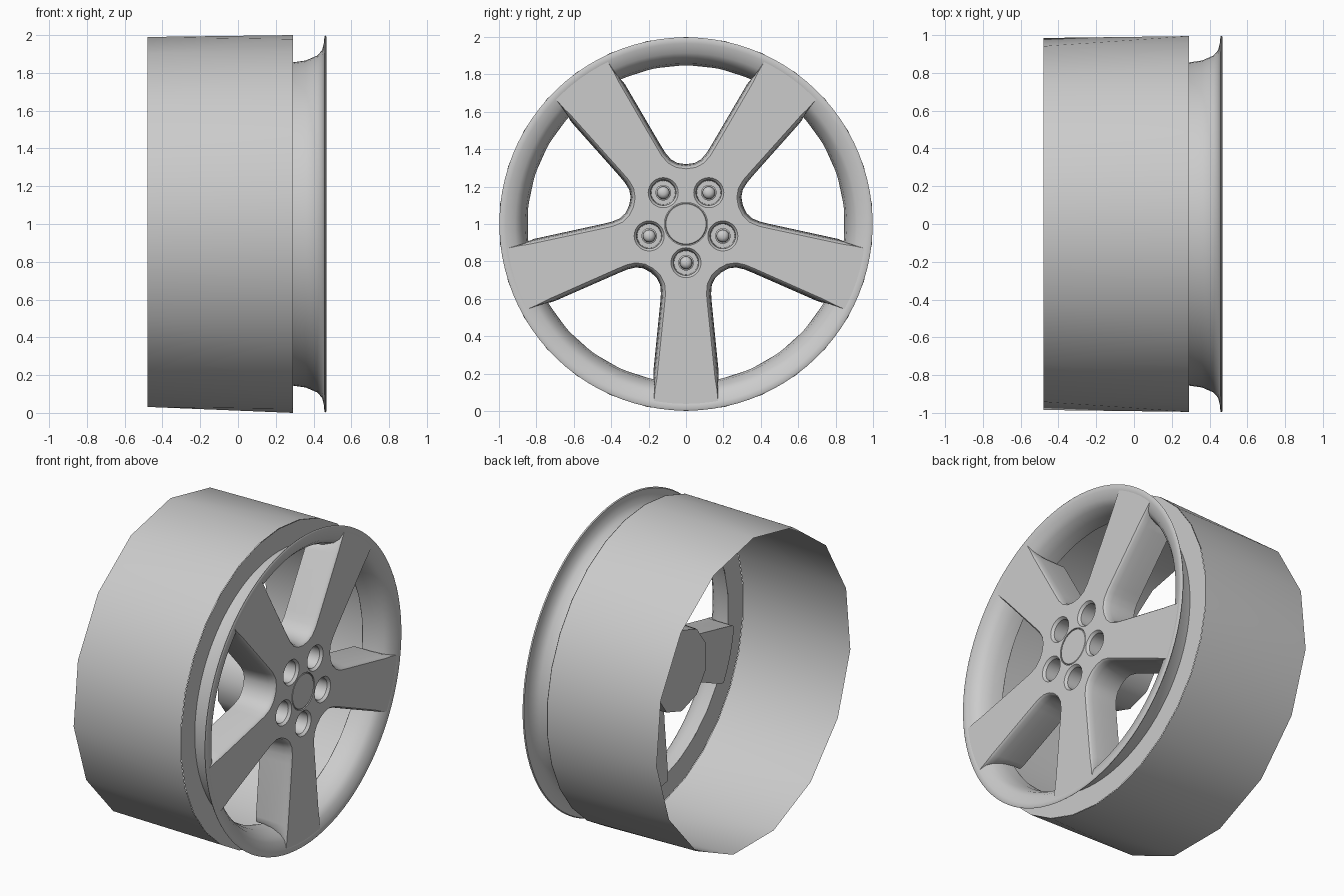
import bpy, bmesh
from math import sin, cos, pi, radians, hypot, atan2

cube = bpy.data.objects.get("Cube")
if cube:
    bpy.data.objects.remove(cube, do_unlink=True)

metal = bpy.data.materials.new("silver_grey")
metal.use_nodes = True
grey = (0.6, 0.6, 0.6, 1)
metal.diffuse_color = grey
metal.node_tree.nodes["Principled BSDF"].inputs["Base Color"].default_value = grey


def polar(x, r, a, centre=(0, 0)):
    """Point at axle position x, radius r and angle a, around a wheel-plane centre."""
    return (x, centre[0] + r * cos(a), 1 + centre[1] + r * sin(a))


def ring(bm, x, r, n, centre=(0, 0)):
    return [bm.verts.new(polar(x, r, pi / 2 + 2 * pi * i / n, centre)) for i in range(n)]


def bridge(bm, a, b):
    n = len(a)
    for i in range(n):
        j = (i + 1) % n
        bm.faces.new((a[i], a[j], b[j], b[i]))


def finish(name, bm, angle=35):
    bmesh.ops.recalc_face_normals(bm, faces=bm.faces)
    mesh = bpy.data.meshes.new(name)
    bm.to_mesh(mesh)
    bm.free()
    mesh.materials.append(metal)
    ob = bpy.data.objects.new(name, mesh)
    bpy.context.collection.objects.link(ob)
    smooth(ob, angle)
    return ob


def smooth(ob, angle=35):
    bpy.ops.object.select_all(action='DESELECT')
    ob.select_set(True)
    bpy.context.view_layer.objects.active = ob
    bpy.ops.object.shade_smooth_by_angle(angle=radians(angle))


def lathe(bm, profile, n, centre=(0, 0), caps=True):
    """Revolve (x, r) pairs about an axis parallel to the axle."""
    rings = [ring(bm, x, r, n, centre) for x, r in profile]
    for a, b in zip(rings, rings[1:]):
        bridge(bm, a, b)
    if caps:
        bm.faces.new(rings[0])
        bm.faces.new(rings[-1])


# Barrel: coarse rear edge fanning into a finer front edge
bm = bmesh.new()
rear = ring(bm, -0.48, 0.99, 15)
front = ring(bm, 0.29, 1.0, 30)
for i in range(15):
    j, f = (i + 1) % 15, [front[(2 * i + k) % 30] for k in range(3)]
    bm.faces.new((rear[i], f[1], f[0]))
    bm.faces.new((rear[i], rear[j], f[1]))
    bm.faces.new((rear[j], f[2], f[1]))
finish("barrel", bm)

# Flat flange closing the front of the barrel
bm = bmesh.new()
bridge(bm, ring(bm, 0.292, 1.0, 30), ring(bm, 0.292, 0.85, 30))
finish("barrel_flange", bm)

# Flared outer lip
bm = bmesh.new()
lathe(bm, [(0.292, 0.856), (0.36, 0.866), (0.42, 0.892), (0.445, 0.92), (0.456, 0.965),
           (0.457, 0.993), (0.464, 0.998), (0.469, 0.99), (0.465, 0.965), (0.45, 0.914),
           (0.42, 0.884), (0.36, 0.858), (0.292, 0.848)], 90, caps=False)
finish("outer_lip", bm, 50)

# Spoke plate: half window outline at the front and at the back
window_front = [(0, .295), (.05, .302), (.095, .325), (.13, .365), (.16, .415),
                (.36, .76), (.385, .81), (.42, .87)]
window_back = [(0, .32), (.045, .326), (.08, .345), (.11, .38), (.135, .42),
               (.325, .745), (.34, .765), (.355, .773)]


def spoke_outline(k):
    """Polar outline of the five-spoke star, k blends front to back."""
    half = [(a + (c - a) * k, b + (d - b) * k)
            for (a, b), (c, d) in zip(window_front, window_back)]
    side = [(hypot(u, v), atan2(u, v)) for u, v in half]
    window = [(r, -t) for r, t in reversed(side)] + side[1:]
    r_out, t_out = side[-1]
    span = 2 * pi / 5 - 2 * t_out
    tip = [(r_out, t_out + span * i / 6) for i in range(1, 6)]
    return [(r, t + pi / 2 + 2 * pi * w / 5) for w in range(5) for r, t in window + tip]


bm = bmesh.new()
loops = [[bm.verts.new(polar(x, r, t)) for r, t in spoke_outline(k)]
         for x, k in [(.464, 0), (.459, .2), (.45, .42), (.42, .68), (.36, .89), (.3, 1), (.25, 1)]]
for a, b in zip(loops, loops[1:]):
    bridge(bm, a, b)
bm.faces.new(loops[0])
bm.faces.new(loops[-1])
spokes = finish("spokes", bm)

# Lug recesses and centre recess cut into the spoke plate
lugs = [(0.207 * cos(a), 0.207 * sin(a)) for a in (-pi / 2 + 2 * pi * i / 5 for i in range(5))]
bm = bmesh.new()
for c in lugs:
    lathe(bm, [(0.31, 0.064), (0.448, 0.068), (0.466, 0.082), (0.5, 0.082)], 28, c)
lathe(bm, [(0.45, 0.115), (0.5, 0.115)], 40)
cutter = finish("recess_cutter", bm)
cutter.hide_render = True
cut = spokes.modifiers.new("recesses", 'BOOLEAN')
cut.operation = 'DIFFERENCE'
cut.solver = 'EXACT'
cut.object = cutter
bpy.context.view_layer.objects.active = spokes
bpy.ops.object.modifier_apply(modifier=cut.name)
bpy.data.objects.remove(cutter, do_unlink=True)
smooth(spokes)

# Centre cap
bm = bmesh.new()
lathe(bm, [(0.445, 0.111), (0.46, 0.111), (0.463, 0.107)], 40)
finish("centre_cap", bm)

# Domed lug nuts
bm = bmesh.new()
for c in lugs:
    lathe(bm, [(0.305, 0.042), (0.34, 0.042), (0.344, 0.034), (0.36, 0.033),
               (0.372, 0.025), (0.378, 0.012)], 18, c)
finish("lug_nuts", bm)

# Hub block behind the spokes
bm = bmesh.new()
lathe(bm, [(0.03, 0.26), (0.26, 0.27)], 10)
finish("hub_block", bm, 40)
